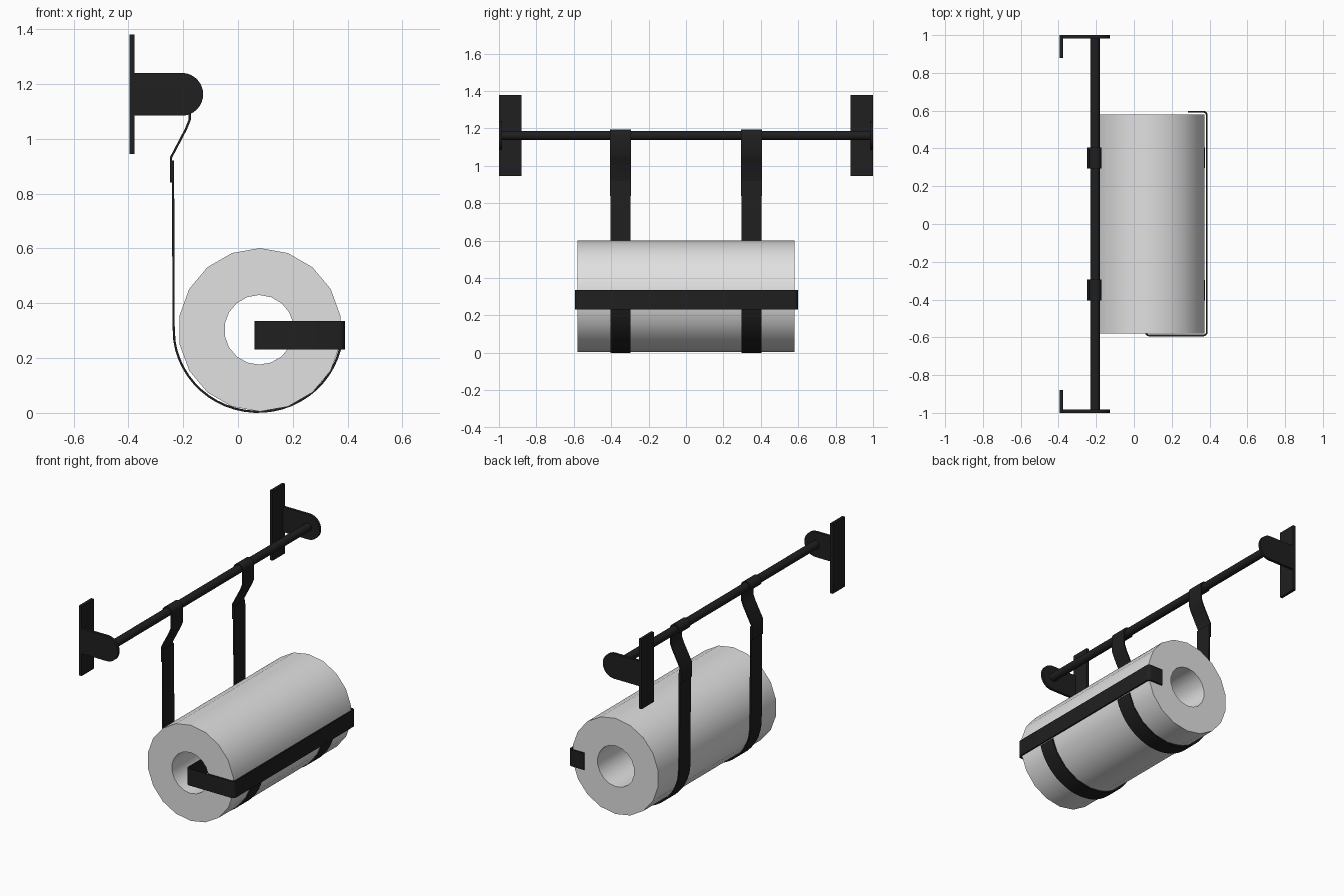
import bpy, bmesh, math
from mathutils import Vector

if "Cube" in bpy.data.objects:
    bpy.data.objects.remove(bpy.data.objects["Cube"])


def material(name, v):
    m = bpy.data.materials.new(name)
    m.diffuse_color = (v, v, v, 1)
    m.use_nodes = True
    m.node_tree.nodes["Principled BSDF"].inputs["Base Color"].default_value = m.diffuse_color
    return m


BLACK = material("black metal", 0.014)
PAPER = material("light grey roll", 0.75)


def make(name, bm, mat, smooth=None):
    bmesh.ops.recalc_face_normals(bm, faces=bm.faces)
    me = bpy.data.meshes.new(name)
    bm.to_mesh(me)
    bm.free()
    me.materials.append(mat)
    ob = bpy.data.objects.new(name, me)
    bpy.context.collection.objects.link(ob)
    if smooth:
        bpy.ops.object.select_all(action='DESELECT')
        ob.select_set(True)
        bpy.context.view_layer.objects.active = ob
        bpy.ops.object.shade_smooth_by_angle(angle=math.radians(smooth))
    return ob


def arc(cx, cy, rx, ry, a0, a1, n):
    return [(cx + rx * math.cos(math.radians(a0 + (a1 - a0) * i / n)),
             cy + ry * math.sin(math.radians(a0 + (a1 - a0) * i / n))) for i in range(n + 1)]


def place(p, axis, d):
    return (p[0], d, p[1]) if axis == 'Y' else (p[0], p[1], d)


def prism(name, pts, axis, lo, hi, smooth=None):
    """Extrude a closed outline along Y (xz outline) or Z (xy outline)."""
    bm = bmesh.new()
    f = bm.faces.new([bm.verts.new(place(p, axis, lo)) for p in pts])
    g = bmesh.ops.extrude_face_region(bm, geom=[f])
    shift = Vector(place((0, 0), axis, hi - lo))
    bmesh.ops.translate(bm, vec=shift, verts=[v for v in g["geom"] if isinstance(v, bmesh.types.BMVert)])
    return make(name, bm, BLACK, smooth)


def ribbon(name, path, t, axis, lo, hi):
    """Flat band of thickness t following a path, extruded across its width."""
    pts = [Vector(p) for p in path]
    bm = bmesh.new()
    rings = []
    for i, p in enumerate(pts):
        a = (p - pts[i - 1]).normalized() if i else None
        b = (pts[i + 1] - p).normalized() if i < len(pts) - 1 else None
        a, b = a or b, b or a
        d = (a + b).normalized()
        n = Vector((-d.y, d.x)) * (t / 2 / max(0.5, d.dot(a)))
        rings.append([bm.verts.new(place(q, axis, w))
                      for q, w in ((p + n, lo), (p + n, hi), (p - n, hi), (p - n, lo))])
    for r, s in zip(rings, rings[1:]):
        for k in range(4):
            bm.faces.new((r[k], r[(k + 1) % 4], s[(k + 1) % 4], s[k]))
    bm.faces.new(rings[0])
    bm.faces.new(rings[-1])
    return make(name, bm, BLACK, 30)


# hollow roll, 18 sides
bm = bmesh.new()
N = 18
loops = []
for r, cx, y in ((0.298, 0.08, -0.58), (0.298, 0.08, 0.58), (0.127, 0.077, 0.58), (0.127, 0.077, -0.58)):
    loops.append([bm.verts.new((x, y, z)) for x, z in arc(cx, 0.303, r, r, 90, 450, N)[:-1]])
for j in range(4):
    a, b = loops[j], loops[(j + 1) % 4]
    for i in range(N):
        bm.faces.new((a[i], a[(i + 1) % N], b[(i + 1) % N], b[i]))
make("roll", bm, PAPER, 35)

# hanging rod
RX, RZ = -0.205, 1.162
prism("rod", arc(RX, RZ, 0.025, 0.025, 0, 360, 16)[:-1], 'Y', -0.988, 0.988, 35)

# wall brackets: plate and round-ended arm on each side
arm = [(-0.38, 1.24), (-0.38, 1.084)] + arc(RX, RZ, 0.078, 0.078, -90, 90, 16)
plate = [(-0.395, 0.945), (-0.377, 0.945), (-0.377, 1.38), (-0.395, 1.38)]
for side, s in (("front", -1), ("back", 1)):
    prism(side + "_wall_plate", plate, 'Y', *sorted((s * 0.88, s)))
    prism(side + "_bracket_arm", arm, 'Y', *sorted((s * 0.983, s)), 35)

# straps: hook over the rod, and lower cradle around the roll
hook = arc(RX, RZ, 0.029, 0.029, 215, 0, 14) + [(-0.176, 1.07), (-0.190, 1.035), (-0.244, 0.932), (-0.244, 0.84)]
cradle = [(-0.237, 0.92), (-0.235, 0.32)] + arc(0.073, 0.305, 0.308, 0.301, 188, 346, 24)
for side, y in (("front", -0.35), ("back", 0.35)):
    ribbon(side + "_hook", hook, 0.008, 'Y', y - 0.055, y + 0.055)
    ribbon(side + "_cradle_strap", cradle, 0.008, 'Y', y - 0.054, y + 0.054)

# tear bar: long band with bent ends, the front end tucked into the core
bar = ([(0.064, -0.38), (0.064, -0.575)] + arc(0.079, -0.575, 0.015, 0.015, 180, 270, 4)[1:]
       + arc(0.368, -0.573, 0.017, 0.017, -90, 0, 4)
       + arc(0.368, 0.577, 0.017, 0.017, 0, 90, 4) + [(0.285, 0.594)])
ribbon("retaining_bar", bar, 0.009, 'Z', 0.231, 0.335)
